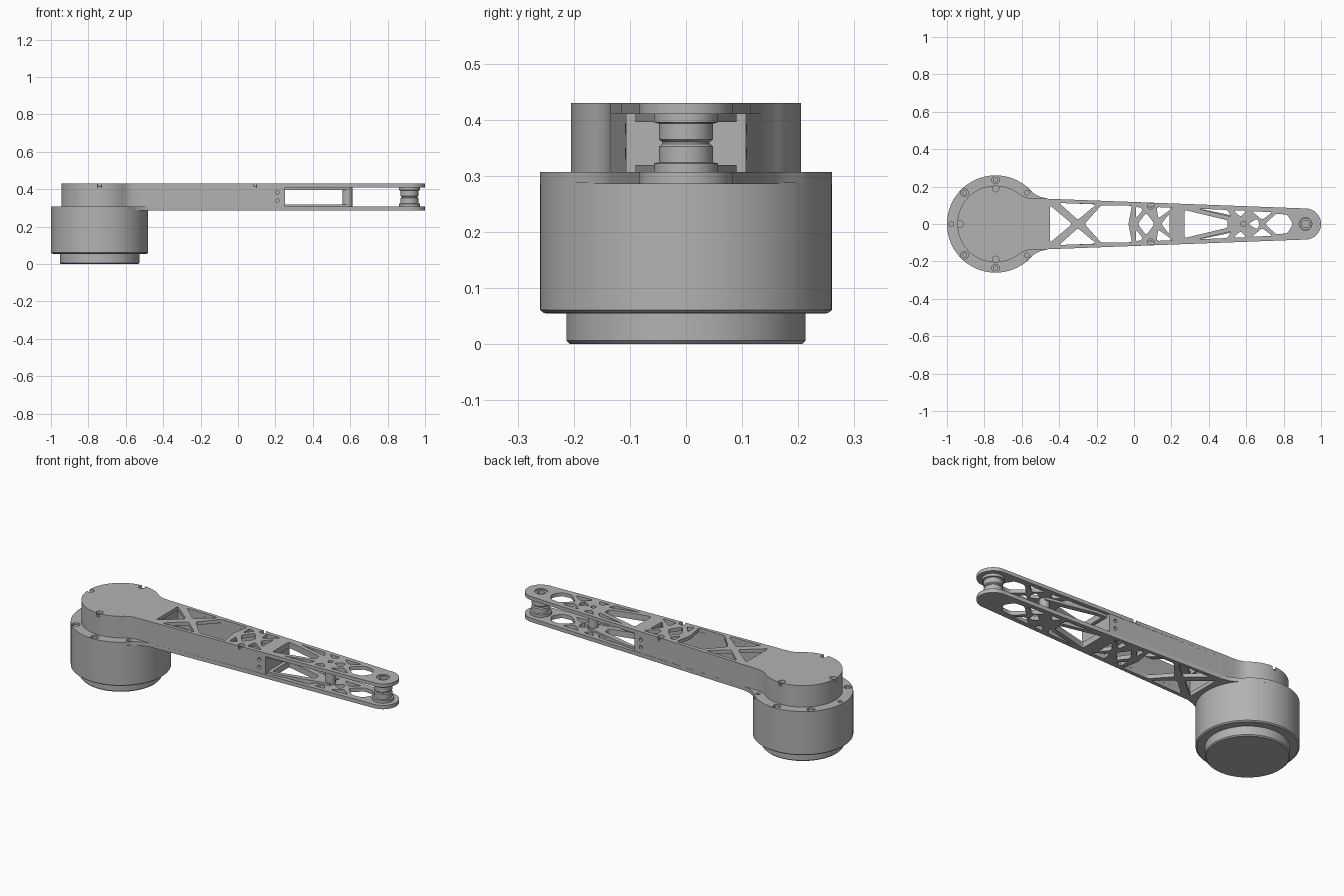
import bpy, bmesh, math
from mathutils import Vector, Matrix

cube = bpy.data.objects.get("Cube")
if cube:
    bpy.data.objects.remove(cube)

grey = bpy.data.materials.new("machined grey")
grey.use_nodes = True
shade = (0.45, 0.45, 0.45, 1)
grey.diffuse_color = shade
grey.node_tree.nodes["Principled BSDF"].inputs["Base Color"].default_value = shade

HUB = -0.74       # drum axis
TIP = 0.917       # pulley axis
TIP_R = 0.083
ARM_START = -0.46
BASE_LOW, BASE_TOP = 0.285, 0.307
LID_LOW, LID_TOP = 0.41, 0.43


def half_width(x):
    """Half the arm's width at x."""
    return 0.135 - 0.04 * (x - ARM_START)


def add_mesh(name, bm):
    bmesh.ops.remove_doubles(bm, verts=bm.verts, dist=0.00005)
    bmesh.ops.recalc_face_normals(bm, faces=bm.faces)
    mesh = bpy.data.meshes.new(name)
    bm.to_mesh(mesh)
    bm.free()
    mesh.materials.append(grey)
    ob = bpy.data.objects.new(name, mesh)
    bpy.context.collection.objects.link(ob)
    return ob


def plate(name, loops, low, top):
    """Flat plate from an outline followed by its holes."""
    curve = bpy.data.curves.new(name, 'CURVE')
    curve.dimensions = '2D'
    curve.fill_mode = 'BOTH'
    curve.extrude = (top - low) / 2
    for loop in loops:
        spline = curve.splines.new('POLY')
        spline.points.add(len(loop) - 1)
        for point, (x, y) in zip(spline.points, loop):
            point.co = (x, y, 0, 1)
        spline.use_cyclic_u = True
    temp = bpy.data.objects.new(name, curve)
    bpy.context.collection.objects.link(temp)
    bpy.context.view_layer.update()
    mesh = bpy.data.meshes.new_from_object(temp)
    bm = bmesh.new()
    bm.from_mesh(mesh)
    bmesh.ops.translate(bm, verts=bm.verts, vec=(0, 0, (low + top) / 2))
    bpy.data.objects.remove(temp)
    bpy.data.meshes.remove(mesh)
    return add_mesh(name, bm)


def lathe(name, profile, x, y=0, steps=64):
    """Spin a (radius, height) profile about a vertical axis."""
    bm = bmesh.new()
    verts = [bm.verts.new((r, 0, z)) for r, z in profile]
    edges = [bm.edges.new(pair) for pair in zip(verts, verts[1:])]
    bmesh.ops.spin(bm, geom=verts + edges, angle=math.tau, steps=steps,
                   axis=(0, 0, 1), cent=(0, 0, 0))
    bmesh.ops.translate(bm, verts=bm.verts, vec=(x, y, 0))
    return add_mesh(name, bm)


def cut(target, spots, radius, depth, turn=Matrix()):
    """Drill round holes at the given places."""
    bm = bmesh.new()
    for spot in spots:
        bmesh.ops.create_cone(bm, cap_ends=True, segments=24, radius1=radius,
                              radius2=radius, depth=depth,
                              matrix=Matrix.Translation(spot) @ turn)
    cutter = add_mesh(target.name + "_cutter", bm)
    cutter.hide_render = True
    cutter.hide_set(True)
    mod = target.modifiers.new("holes", 'BOOLEAN')
    mod.operation = 'DIFFERENCE'
    mod.solver = 'EXACT'
    mod.object = cutter
    bpy.context.view_layer.objects.active = target
    bpy.ops.object.modifier_apply(modifier=mod.name)
    bpy.data.objects.remove(cutter)


def arc(cx, r, start, end, steps, cy=0):
    angles = [math.radians(start + (end - start) * i / steps) for i in range(steps + 1)]
    return [(cx + r * math.cos(a), cy + r * math.sin(a)) for a in angles]


def circle(x, y, r):
    return arc(x, r, 0, 345, 23, y)


def rounded(loop, r=0.014):
    """Soften the corners of a polygon."""
    out = []
    for i, p in enumerate(loop):
        p = Vector(p)
        ends = []
        for q in (loop[i - 1], loop[(i + 1) % len(loop)]):
            d = Vector(q) - p
            ends.append(p + d.normalized() * min(r, d.length * 0.4))
        for t in (0, 0.25, 0.5, 0.75, 1):
            b = ends[0] * (1 - t) ** 2 + p * 2 * t * (1 - t) + ends[1] * t * t
            out.append(tuple(b))
    return out


def flip(loop):
    return [(x, -y) for x, y in reversed(loop)]


def outline(radius, angle, blend, tip=True):
    """Round hub flowing into the tapering arm."""
    hub = arc(HUB, radius, angle, 360 - angle, 72)
    side = blend + [(ARM_START, half_width(ARM_START))]
    end = arc(TIP, TIP_R, -88, 88, 32) if tip else []
    return hub + flip(side)[::-1] + end + side[::-1]


head_blend = [(-0.59, 0.146), (-0.565, 0.139), (-0.53, 0.136)]
flange_blend = [(-0.558, 0.18), (-0.53, 0.16), (-0.5, 0.145)]

# Lattice openings: those across the centre line, then those repeated on both sides
middle = [
    [(-0.45, 0.1), (-0.45, -0.1), (-0.33, 0)],
    [(-0.265, 0), (-0.175, 0.1), (-0.01, 0.1), (-0.03, 0), (-0.01, -0.1), (-0.175, -0.1)],
    [(0.02, 0), (0.065, 0.06), (0.11, 0), (0.065, -0.06)],
    [(0.145, 0), (0.19, 0.055), (0.19, -0.055)],
    [(0.27, 0.075), (0.27, -0.075), (0.5, -0.02), (0.5, 0.02)],
    [(0.61, 0), (0.66, 0.03), (0.67, 0), (0.66, -0.03)],
    [(0.7, 0), (0.76, 0.055), (0.82, 0.05), (0.85, 0), (0.82, -0.05), (0.76, -0.055)],
]
sides = [
    [(-0.4, 0.112), (-0.2, 0.106), (-0.3, 0.022)],
    [(0.01, 0.095), (0.05, 0.08), (0.01, 0.03)],
    [(0.12, 0.09), (0.21, 0.088), (0.13, 0.03)],
    [(0.34, 0.082), (0.5, 0.075), (0.52, 0.04)],
    [(0.53, 0.073), (0.6, 0.071), (0.57, 0.038)],
    [(0.63, 0.068), (0.74, 0.063), (0.685, 0.022)],
]
lattice = [rounded(p) for p in middle + sides + [flip(p) for p in sides]]

# Motor drum and its stepped foot
lathe("motor_drum", [(0, 0.05), (0.253, 0.055), (0.26, 0.061), (0.26, 0.288), (0, 0.288)],
      HUB, steps=96)
lathe("drum_foot", [(0, 0), (0.207, 0), (0.213, 0.006), (0.213, 0.056), (0, 0.056)],
      HUB, steps=96)

# Lower plate with its screw flange
rim = 0.236
screw_spots = [(HUB + rim * math.cos(a), rim * math.sin(a))
               for a in map(math.radians, (90, 135, 225, 270))]
pin_spots = [(HUB + rim * math.cos(a), rim * math.sin(a))
             for a in map(math.radians, (45, 180, 315))]
plate("lower_plate", [outline(0.26, 52, flange_blend)] + lattice
      + [circle(x, y, 0.021) for x, y in screw_spots]
      + [circle(x, y, 0.012) for x, y in pin_spots], BASE_LOW, BASE_TOP)
for x, y in screw_spots:
    lathe("flange_screw", [(0, 0.3), (0.014, 0.3), (0.014, 0.28)], x, y, 20)

# Solid head over the drum, and the upper plate with notches in its edge
plate("head_body", [outline(0.205, 50, head_blend, False)], BASE_TOP, LID_LOW)
upper = plate("upper_plate", [outline(0.205, 50, head_blend)] + lattice
              + [circle(TIP, 0, 0.034), circle(0.585, 0, 0.014)], LID_LOW, LID_TOP)
notches = [(HUB, 0.19), (HUB, -0.19), (HUB - 0.19, 0), (0.09, 0.098), (0.09, -0.098)]
cut(upper, [(x, y, LID_TOP) for x, y in notches], 0.018, 0.1)
for x, y in notches:
    lathe("lid_screw", [(0.006, 0.41), (0.006, 0.418), (0.011, 0.418), (0.011, 0.4)], x, y, 20)

# Side walls, drilled where the cross block is fastened
WALL_END = 0.25
for sign, name in ((1, "left_wall"), (-1, "right_wall")):
    wall = [(x, sign * (half_width(x) - inset)) for x, inset in
            ((ARM_START, 0), (WALL_END, 0), (WALL_END, 0.02), (ARM_START, 0.02))]
    ob = plate(name, [wall], BASE_TOP, LID_LOW)
    cut(ob, [(0.21, sign * half_width(0.21), z) for z in (0.34, 0.383)], 0.01, 0.1,
        Matrix.Rotation(math.pi / 2, 4, 'X'))

# Cross block closing the box section
block = [(0.195, 0.092), (WALL_END, 0.09)]
plate("cross_block", [block + flip(block)], BASE_TOP, LID_LOW)

# V-shaped brace with its standoff
brace = [(WALL_END, 0.09), (0.31, 0.09), (0.6, 0.03)]
for name, low, top in (("lower_brace", BASE_TOP, 0.319), ("upper_brace", 0.396, LID_LOW)):
    plate(name, [brace + flip(brace), rounded(middle[4])], low, top)
lathe("standoff", [(0, BASE_TOP), (0.026, BASE_TOP), (0.026, LID_LOW), (0.008, LID_LOW),
                   (0.008, 0.4), (0, 0.4)], 0.585, steps=32)

# Pulley bushing at the tip
half = [(0.057, BASE_TOP), (0.057, 0.322), (0.048, 0.324), (0.048, 0.352), (0.042, 0.357)]
bushing = half + [(r, BASE_TOP + LID_LOW - z) for r, z in reversed(half)]
lathe("tip_bushing", [(0, BASE_TOP)] + bushing
      + [(0.032, LID_LOW), (0.032, 0.425), (0.02, 0.425), (0.02, 0.39), (0, 0.39)],
      TIP, steps=48)

# Smooth shading with crisp edges
bpy.ops.object.select_all(action='DESELECT')
for ob in bpy.context.scene.objects:
    if ob.type == 'MESH' and grey.name in ob.data.materials:
        ob.select_set(True)
        bpy.context.view_layer.objects.active = ob
bpy.ops.object.shade_smooth_by_angle(angle=math.radians(30))
